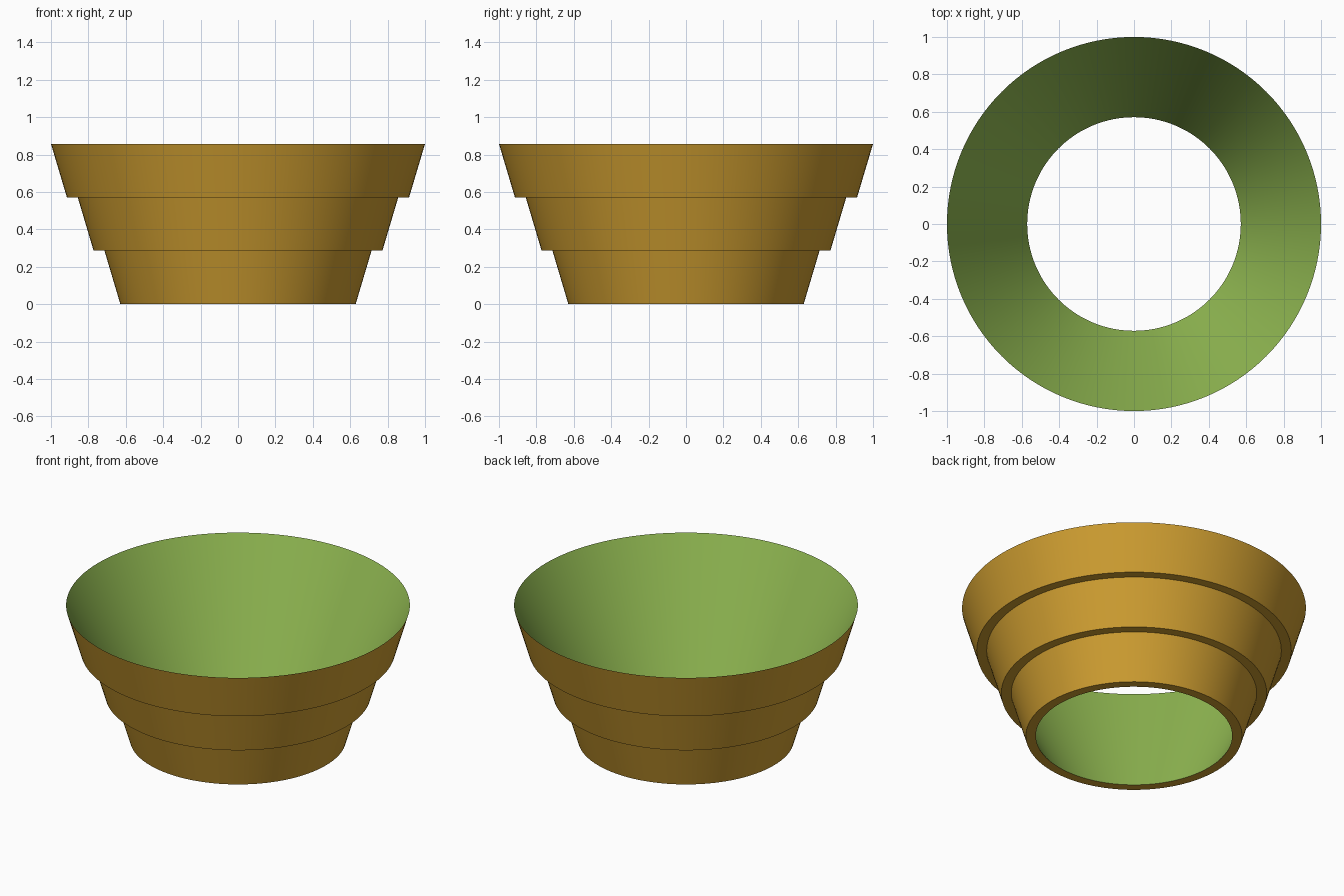
import bpy, bmesh, math

if "Cube" in bpy.data.objects:
    bpy.data.objects.remove(bpy.data.objects["Cube"])

SEGMENTS = 128
TIER_H = 0.857 / 3      # height of one tier
STEP = 0.143            # radius gained by the bore per tier
BORE = 0.571            # bore radius at the base
LIP = 0.058             # width of the flat underside of each tier


def make_material(name, rgb):
    mat = bpy.data.materials.new(name)
    mat.diffuse_color = (*rgb, 1.0)
    mat.use_nodes = True
    mat.node_tree.nodes["Principled BSDF"].inputs["Base Color"].default_value = mat.diffuse_color
    return mat


ochre = make_material("ochre", (0.61, 0.335, 0.03))
green = make_material("leaf green", (0.283, 0.485, 0.084))


def make_tier(name, level):
    """Ring with a triangular section: flat underside, flared outside, conical bore."""
    z0, z1 = level * TIER_H, (level + 1) * TIER_H
    r0, r1 = BORE + level * STEP, BORE + (level + 1) * STEP
    profile = [(r0, z0), (r0 + LIP, z0), (r1, z1)]

    bm = bmesh.new()
    loops = []
    for r, z in profile:
        loops.append([bm.verts.new((r * math.cos(a), r * math.sin(a), z))
                      for a in (2 * math.pi * i / SEGMENTS for i in range(SEGMENTS))])
    for k in range(3):
        lower, upper = loops[k], loops[(k + 1) % 3]
        for i in range(SEGMENTS):
            j = (i + 1) % SEGMENTS
            face = bm.faces.new((lower[i], lower[j], upper[j], upper[i]))
            face.material_index = 1 if k == 2 else 0   # bore is green
    bmesh.ops.recalc_face_normals(bm, faces=bm.faces)

    mesh = bpy.data.meshes.new(name)
    bm.to_mesh(mesh)
    bm.free()
    mesh.materials.append(ochre)
    mesh.materials.append(green)
    obj = bpy.data.objects.new(name, mesh)
    bpy.context.collection.objects.link(obj)

    bpy.ops.object.select_all(action='DESELECT')
    obj.select_set(True)
    bpy.context.view_layer.objects.active = obj
    bpy.ops.object.shade_smooth_by_angle(angle=math.radians(30))


# Three stacked tiers, widening upwards
for level, name in enumerate(("lower_tier", "middle_tier", "upper_tier")):
    make_tier(name, level)
